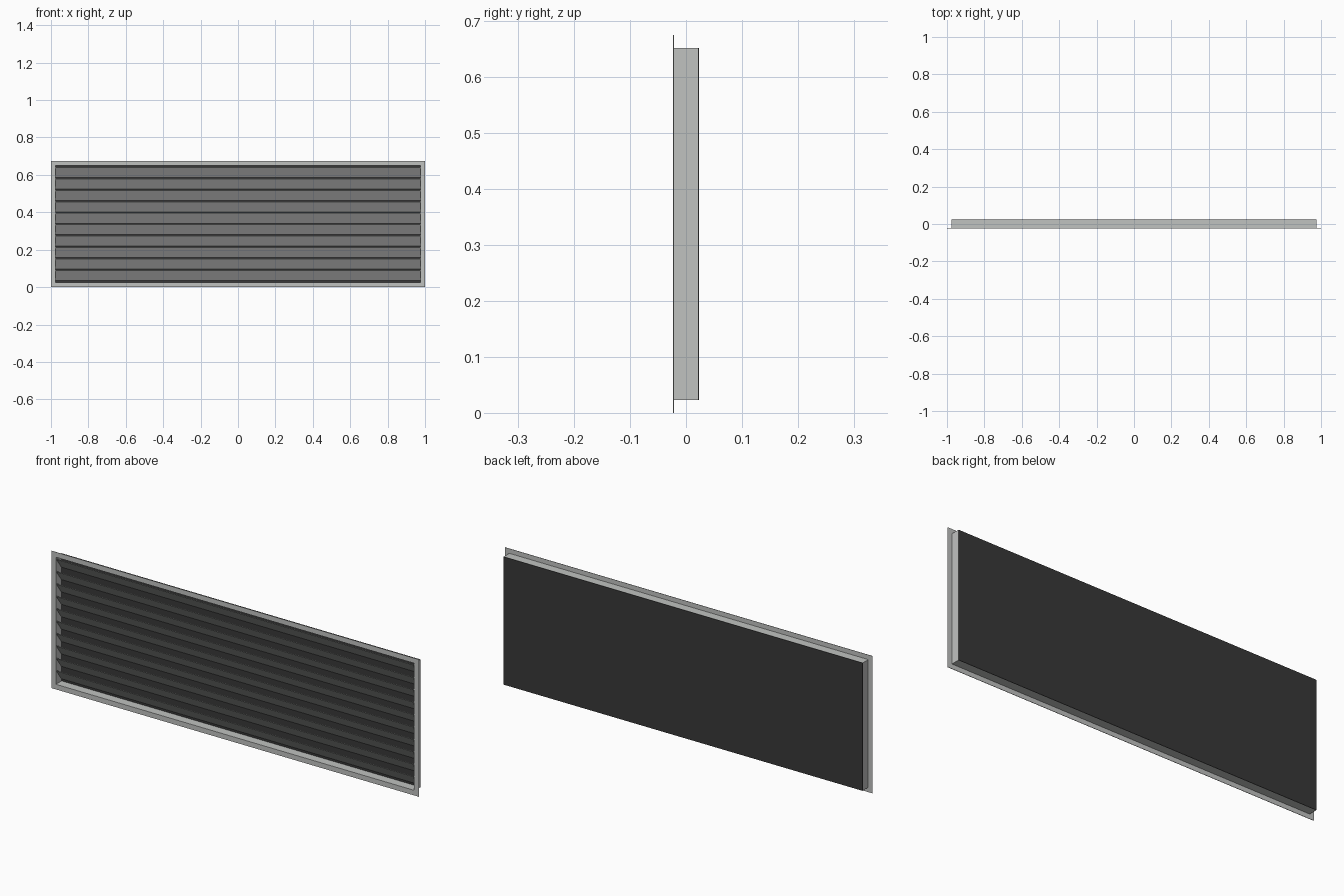
import bpy
import bmesh
import math

cube = bpy.data.objects.get("Cube")
if cube:
    bpy.data.objects.remove(cube, do_unlink=True)

HEIGHT = 0.675      # flange height
DEPTH = 0.046       # overall depth
LIP = 0.023         # flange overhang around the sleeve
SHEET = 0.002       # sheet metal thickness
FRONT, BACK = -DEPTH / 2, DEPTH / 2
MID = HEIGHT / 2


def material(name, color):
    mat = bpy.data.materials.new(name)
    mat.use_nodes = True
    mat.diffuse_color = (*color, 1)
    mat.node_tree.nodes["Principled BSDF"].inputs["Base Color"].default_value = (*color, 1)
    return mat


metal = material("light grey metal", (0.53, 0.54, 0.53))
dark = material("dark backing", (0.04, 0.04, 0.04))


def finish(name, bm, mat):
    bmesh.ops.recalc_face_normals(bm, faces=bm.faces)
    mesh = bpy.data.meshes.new(name)
    bm.to_mesh(mesh)
    bm.free()
    mesh.materials.append(mat)
    obj = bpy.data.objects.new(name, mesh)
    bpy.context.collection.objects.link(obj)
    return obj


def ring(name, half_w, half_h, border, y0, y1):
    """Rectangular frame: outer and inner loops bridged front and back."""
    bm = bmesh.new()
    loops = []
    for y, inset in ((y0, 0), (y1, 0), (y1, border), (y0, border)):
        w, h = half_w - inset, half_h - inset
        loops.append([bm.verts.new((sx * w, y, MID + sz * h))
                      for sx, sz in ((-1, -1), (1, -1), (1, 1), (-1, 1))])
    for a, b in zip(loops, loops[1:] + loops[:1]):
        for i in range(4):
            j = (i + 1) % 4
            bm.faces.new((a[i], a[j], b[j], b[i]))
    return finish(name, bm, metal)


def prism(name, profile, half_w, mat):
    """Extrude a (y, z) profile along x."""
    bm = bmesh.new()
    face = bm.faces.new([bm.verts.new((-half_w, y, z)) for y, z in profile])
    side = bmesh.ops.extrude_face_region(bm, geom=[face])["geom"]
    verts = [v for v in side if isinstance(v, bmesh.types.BMVert)]
    bmesh.ops.translate(bm, verts=verts, vec=(2 * half_w, 0, 0))
    return finish(name, bm, mat)


# Flange and sleeve
sleeve_w, sleeve_h = 1 - LIP, MID - LIP
ring("front_flange", 1, MID, LIP + SHEET, FRONT, FRONT + SHEET)
ring("sleeve", sleeve_w, sleeve_h, SHEET, FRONT + SHEET, BACK - SHEET)

# Dark panel closing the back
prism("back_panel", [(BACK - SHEET, MID - sleeve_h), (BACK, MID - sleeve_h),
                     (BACK, MID + sleeve_h), (BACK - SHEET, MID + sleeve_h)],
      sleeve_w, dark)

# Sloping blades: top edge at the front, bottom edge at the back
COUNT, PITCH, RISE = 10, 0.061, 0.053
y_front, y_back = FRONT + 0.003, BACK - 0.004
slope = math.atan2(RISE, y_back - y_front)
dz = SHEET / math.cos(slope)
for i in range(COUNT):
    z = MID + (i - (COUNT - 1) / 2) * PITCH
    top, bottom = z + RISE / 2, z - RISE / 2
    prism(f"blade_{i + 1}", [(y_front, top), (y_back, bottom),
                             (y_back, bottom + dz), (y_front, top + dz)],
          sleeve_w - SHEET, metal)
